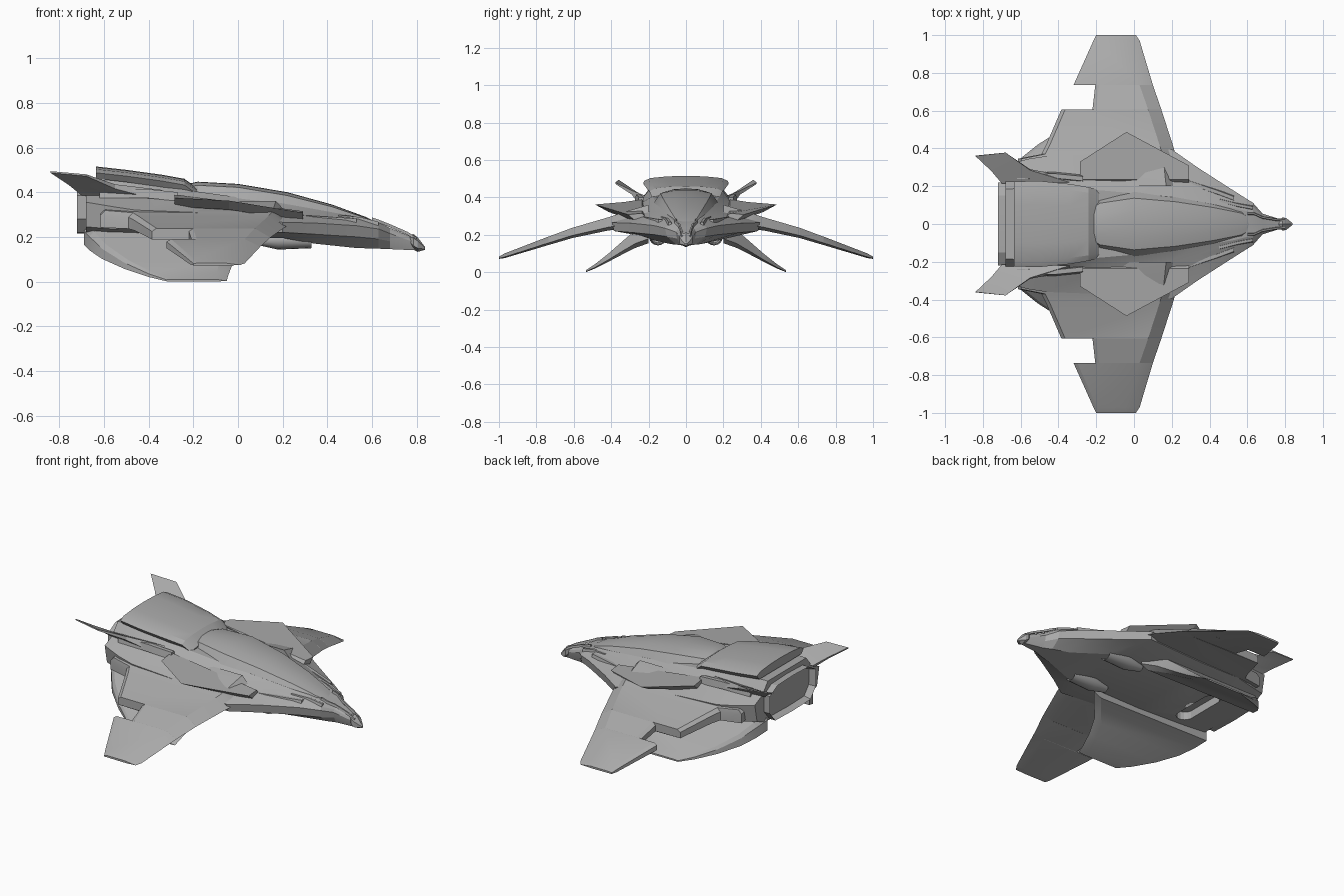
import bpy, bmesh, math

old = bpy.data.objects.get("Cube")
if old:
    bpy.data.objects.remove(old, do_unlink=True)

hull_grey = bpy.data.materials.new("hull grey")
hull_grey.use_nodes = True
GREY = (0.4, 0.4, 0.4, 1)
hull_grey.diffuse_color = GREY
hull_grey.node_tree.nodes["Principled BSDF"].inputs["Base Color"].default_value = GREY


def finish(name, bm, mirror=False, angle=20):
    bmesh.ops.remove_doubles(bm, verts=bm.verts, dist=1e-5)
    bmesh.ops.recalc_face_normals(bm, faces=bm.faces)
    mesh = bpy.data.meshes.new(name)
    bm.to_mesh(mesh)
    bm.free()
    obj = bpy.data.objects.new(name, mesh)
    bpy.context.collection.objects.link(obj)
    mesh.materials.append(hull_grey)
    if mirror:
        mod = obj.modifiers.new("Mirror", "MIRROR")
        mod.use_axis = (False, True, False)
    bpy.ops.object.select_all(action="DESELECT")
    obj.select_set(True)
    bpy.context.view_layer.objects.active = obj
    bpy.ops.object.shade_smooth_by_angle(angle=math.radians(angle))
    return obj


def loft(name, rings, mirror=False, recess=None, angle=20):
    """Skin a row of equal rings; recess = (inset, depth) hollows the first cap."""
    bm = bmesh.new()
    rows = [[bm.verts.new(p) for p in ring] for ring in rings]
    n = len(rows[0])
    for a, b in zip(rows, rows[1:]):
        for i in range(n):
            j = (i + 1) % n
            bm.faces.new((a[i], a[j], b[j], b[i]))
    first = bm.faces.new(rows[0])
    bm.faces.new(rows[-1])
    if recess:
        bmesh.ops.recalc_face_normals(bm, faces=bm.faces)
        bmesh.ops.inset_individual(bm, faces=[first], thickness=recess[0])
        bmesh.ops.translate(bm, verts=first.verts, vec=(recess[1], 0, 0))
    return finish(name, bm, mirror, angle)


def symmetric(x, half):
    """Full ring at x from a half outline running top to bottom."""
    return [(x, y, z) for y, z in half] + [(x, -y, z) for y, z in reversed(half) if y > 0]


def foil(name, stations, nose=0.08):
    """Blade from stations (y, leading x, trailing x, top z, thickness)."""
    rings = []
    for y, le, te, z, t in stations:
        ridge = le - nose
        rings.append([(le, y, z - t * 0.75), (ridge, y, z), (te + 0.02, y, z),
                      (te, y, z - t * 0.25), (te, y, z - t * 0.9),
                      (ridge, y, z - t)])
    return loft(name, rings, True)


def wedge(name, outline, squeeze, depth):
    """Plate whose underside is drawn in toward the hull."""
    lower = [(x, y * squeeze, z - depth) for x, y, z in outline]
    return loft(name, [outline, lower], True)


def bar(name, points, w, h):
    rings = [[(x, y - w, z - h), (x, y + w, z - h), (x, y + w * 0.6, z + h),
              (x, y - w * 0.6, z + h)] for x, y, z in points]
    return loft(name, rings, True)


# Fuselage: x, deck y z, shoulder y z, edge y z, edge thickness, belly y z
hull = [
    (-0.68, .185, .455, .235, .39, .31, .355, .11, .21, .215),
    (-0.56, .19, .455, .24, .388, .345, .335, .10, .22, .205),
    (-0.46, .19, .447, .245, .383, .36, .32, .08, .22, .20),
    (-0.20, .18, .405, .24, .37, .37, .31, .08, .22, .19),
    (0.20, .145, .35, .19, .325, .395, .265, .045, .22, .195),
    (0.34, .12, .325, .165, .305, .297, .262, .05, .17, .17),
    (0.53, .085, .29, .12, .28, .175, .25, .05, .08, .15),
    (0.63, .06, .265, .095, .25, .112, .235, .045, .05, .147),
    (0.68, .03, .24, .045, .23, .055, .215, .035, .03, .145),
    (0.79, .012, .195, .018, .185, .02, .175, .015, .012, .14),
    (0.835, .004, .155, .005, .153, .006, .15, .004, .004, .14),
]
fuselage = loft("fuselage", [symmetric(x, [(0, zt), (yt, zt), (ys, zs), (ye, ze),
                                           (ye - te * .2, ze - te), (yb, zb), (0, zb)])
                             for x, yt, zt, ys, zs, ye, ze, te, yb, zb in hull], angle=14)

# Rounded slot cut across the belly
slot = []
for z in (.15, .25):
    slot.append([(-.46 + .05 * math.sin(a), math.copysign(.11, math.cos(a)) + .05 * math.cos(a), z)
                 for a in (math.tau * (k + .5) / 16 for k in range(16))])
cutter = loft("belly_slot_cutter", slot)
cutter.hide_render = True
cut = fuselage.modifiers.new("Belly slot", "BOOLEAN")
cut.object = cutter
cut.solver = "EXACT"
bpy.context.view_layer.objects.active = fuselage
bpy.ops.object.modifier_apply(modifier=cut.name)
bpy.data.objects.remove(cutter, do_unlink=True)

# Rear engine frame with a hollow centre
frame = [(0, .43), (.15, .425), (.22, .385), (.22, .28), (.17, .22), (0, .215)]
loft("engine_frame", [symmetric(x, frame) for x in (-.72, -.6)], recess=(.025, .08))

# Engine hood, a thin slab dropping to the deck behind the canopy
hood = [(-.635, .515, .225), (-.5, .50, .228), (-.34, .478, .212),
        (-.24, .46, .195), (-.185, .42, .18)]
loft("engine_hood", [symmetric(x, [(0, z), (w * .45, z - .003), (w * .85, z - .012),
                                   (w, z - .028), (w * .9, z - .055), (0, z - .055)])
                     for x, z, w in hood])

# Canopy: x, half width, top, base
canopy = [(-.235, .10, .435, .37), (-.18, .145, .447, .365), (0, .18, .437, .36),
          (.22, .155, .40, .325), (.42, .115, .345, .295), (.57, .075, .29, .268),
          (.61, .045, .27, .25)]
loft("canopy", [symmetric(x, [(0, t), (w * .4, t - .002), (w * .76, t - (t - b) * .2),
                              (w, b), (w, b - .03), (0, b - .03)])
                for x, w, t, b in canopy], angle=25)

# Main wings with a stepped trailing edge
foil("main_wing", [
    (.20, .24, -.62, .36, .10), (.345, .225, -.615, .318, .085), (.37, .22, -.49, .308, .08),
    (.42, .205, -.465, .292, .07),
    (.605, .145, -.385, .238, .055), (.606, .145, -.22, .238, .055),
    (.735, .10, -.205, .19, .045), (.736, .10, -.32, .19, .045),
    (.97, .03, -.215, .10, .025), (1.0, .01, -.20, .083, .012)], .07)

# Downswept lower fins, thick at the root
foil("lower_fin", [
    (.20, .12, -.69, .25, .095), (.27, .06, -.665, .225, .095), (.34, .0, -.61, .165, .07),
    (.42, -.03, -.51, .095, .042), (.49, -.045, -.40, .04, .022),
    (.535, -.05, -.32, .01, .01)], .05)

# Side canards, faceted plates beside the canopy
wedge("side_canard", [(-.285, .235, .39), (-.285, .33, .375), (-.04, .487, .362),
                      (.29, .31, .308), (.29, .235, .315)], .85, .04)

# Raised tail fins
loft("tail_fin", [
    [(-.34, .22, .41), (-.34, .25, .36), (-.70, .24, .385), (-.70, .215, .40)],
    [(-.55, .285, .435), (-.55, .29, .415), (-.755, .285, .43), (-.755, .28, .44)],
    [(-.68, .378, .48), (-.68, .378, .472), (-.84, .362, .487), (-.84, .36, .494)]], True)

# Raised strips beside the hood and along the hull shoulder
bar("hood_strip", [(-.62, .25, .395), (-.42, .255, .395), (-.27, .24, .38)], .02, .02)
bar("shoulder_strip", [(.29, .22, .285), (.45, .165, .275), (.53, .135, .27)], .016, .012)
bar("nose_strip", [(.45, .125, .288), (.55, .10, .278), (.63, .085, .257)], .012, .01)

# Thin rails leading to the nose tip
bar("nose_rail", [(.60, .055, .28), (.635, .055, .268), (.68, .035, .25),
                  (.76, .022, .215), (.80, .02, .19)], .007, .007)

# Nose tip collar
loft("nose_collar", [symmetric(x, [(0, z + r), (r, z + r * .5), (r, z - r * .5), (0, z - r)])
                     for x, r, z in ((.765, .016, .19), (.785, .035, .178),
                                     (.805, .032, .165), (.838, .006, .148))])

# Belly intakes with hollow fronts
rings = []
for x, r in ((.33, .036), (.18, .042), (.08, .02)):
    rings.append([(x, .15 + r * 1.1 * math.cos(a), .185 + r * math.sin(a))
                  for a in (math.tau * k / 16 for k in range(16))])
loft("belly_intake", rings, True, recess=(.008, -.05), angle=35)
